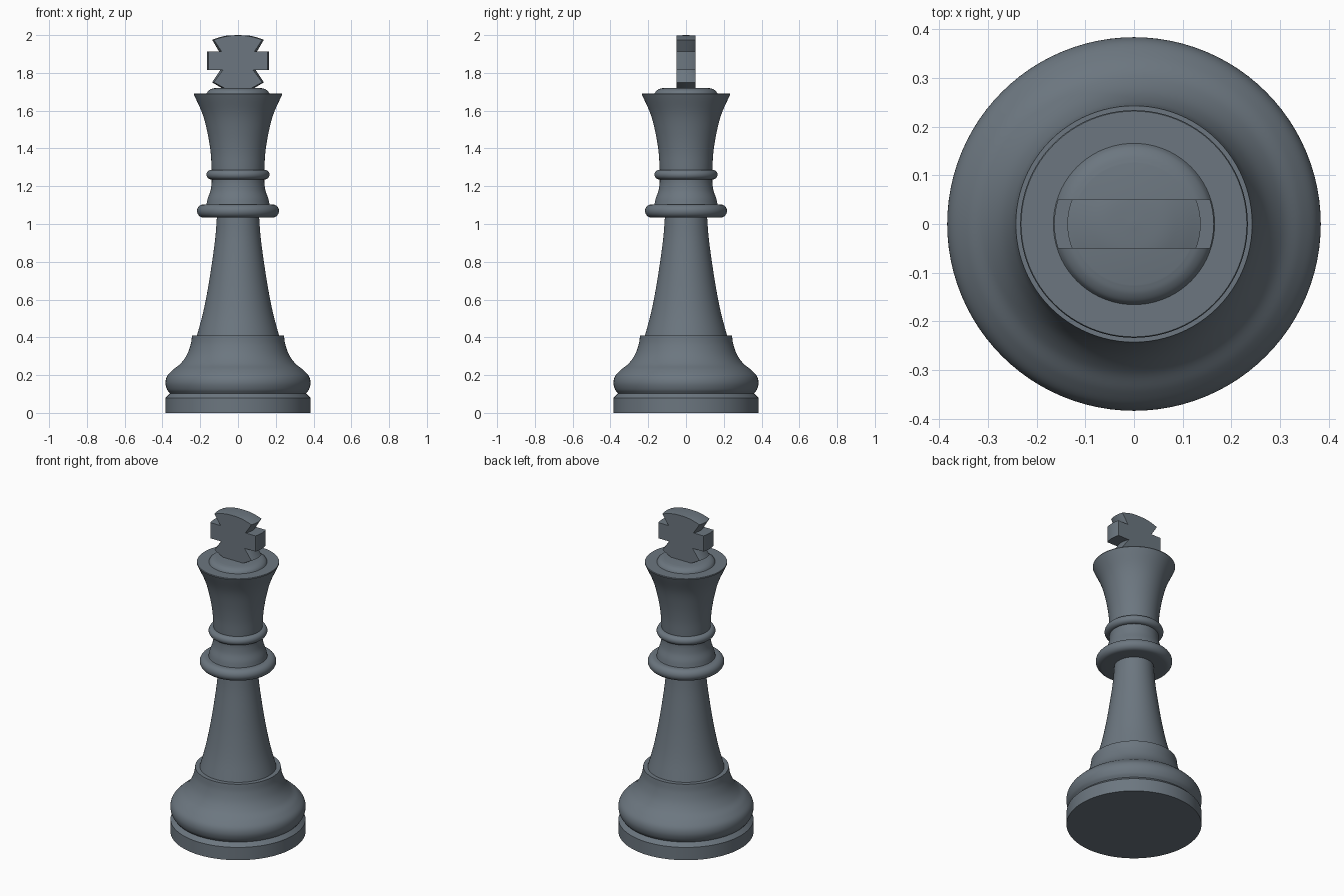
import bpy, bmesh, math
from mathutils import Vector

if "Cube" in bpy.data.objects:
    bpy.data.objects.remove(bpy.data.objects["Cube"])

SEGMENTS = 96

# Dark slate finish
slate = bpy.data.materials.new("slate")
slate.diffuse_color = (0.15, 0.183, 0.215, 1)
slate.use_nodes = True
slate.node_tree.nodes["Principled BSDF"].inputs["Base Color"].default_value = slate.diffuse_color


def curve(points, steps=6):
    """Smooth curve through (radius, height) points."""
    p = [Vector(q) for q in points]
    p = [2 * p[0] - p[1]] + p + [2 * p[-1] - p[-2]]
    out = []
    for i in range(1, len(p) - 2):
        a, b, c, d = p[i - 1:i + 3]
        for k in range(steps):
            t = k / steps
            out.append(0.5 * (2 * b + (c - a) * t + (2 * a - 5 * b + 4 * c - d) * t * t
                              + (3 * b - a - 3 * c + d) * t ** 3))
    return [tuple(v) for v in out] + [tuple(points[-1])]


def ring(r_in, r_out, z0, z1, steps=12):
    """Profile of a collar with a half-round outer edge."""
    h, m = (z1 - z0) / 2, (z0 + z1) / 2
    arc = [(r_out - h + h * math.cos(a), m + h * math.sin(a))
           for a in (math.pi * (k / steps - 0.5) for k in range(steps + 1))]
    return [(r_in, z0)] + arc + [(r_in, z1)]


def lathe(name, profile, slab=None):
    """Spin a profile round z; slab trims it to |y| <= slab and caps the cuts."""
    bm = bmesh.new()
    vs = [bm.verts.new((r, 0, z)) for r, z in profile]
    es = [bm.edges.new(pair) for pair in zip(vs, vs[1:])]
    bmesh.ops.spin(bm, geom=vs + es, cent=(0, 0, 0), axis=(0, 0, 1),
                   angle=2 * math.pi, steps=SEGMENTS)
    bmesh.ops.remove_doubles(bm, verts=bm.verts[:], dist=1e-5)
    if slab:
        for s in (1, -1):
            bmesh.ops.bisect_plane(bm, geom=bm.verts[:] + bm.edges[:] + bm.faces[:],
                                   plane_co=(0, s * slab, 0), plane_no=(0, s, 0),
                                   clear_outer=True)
            bmesh.ops.holes_fill(bm, edges=bm.edges[:], sides=0)
    bmesh.ops.recalc_face_normals(bm, faces=bm.faces[:])
    mesh = bpy.data.meshes.new(name)
    bm.to_mesh(mesh)
    bm.free()
    mesh.materials.append(slate)
    # open shells: make sure normals face away from the axis
    if sum(f.normal.dot(f.center - Vector((0, 0, profile[0][1]))) * f.area
           for f in mesh.polygons) < 0:
        mesh.flip_normals()
    ob = bpy.data.objects.new(name, mesh)
    bpy.context.collection.objects.link(ob)
    bpy.ops.object.select_all(action='DESELECT')
    ob.select_set(True)
    bpy.context.view_layer.objects.active = ob
    bpy.ops.object.shade_smooth_by_angle(angle=math.radians(30))
    return ob


# Foot disc and the bell-shaped base with its rim
lathe("foot_disc", [(0, 0), (0.383, 0), (0.383, 0.08), (0.36, 0.103)])
lathe("base_bell", curve([(0.36, 0.103), (0.376, 0.125), (0.384, 0.16), (0.375, 0.195),
                          (0.345, 0.228), (0.305, 0.26), (0.272, 0.305), (0.251, 0.36),
                          (0.243, 0.41)]) + [(0.217, 0.41)])

# Tapered stem
lathe("stem", curve([(0.217, 0.41), (0.185, 0.53), (0.159, 0.66), (0.137, 0.8),
                     (0.12, 0.93), (0.112, 1.034)]))

# Collars and the neck between them
lathe("lower_collar", ring(0.112, 0.217, 1.034, 1.104))
lathe("neck", curve([(0.167, 1.104), (0.16, 1.135), (0.146, 1.175), (0.14, 1.21),
                     (0.139, 1.236)]))
lathe("upper_collar", ring(0.137, 0.167, 1.236, 1.287))

# Flared head with a thin rim, and the low dome on top
lathe("head", curve([(0.139, 1.287), (0.145, 1.38), (0.161, 1.48), (0.187, 1.58),
                     (0.231, 1.68)]) + [(0.234, 1.687), (0.232, 1.692), (0.16, 1.692)])
lathe("head_dome", curve([(0.167, 1.69), (0.158, 1.704), (0.143, 1.714), (0.125, 1.719)])
      + [(0, 1.72)])

# Flat cross cut from a turned finial
finial = [(0, 1.718), (0.085, 1.719), (0.137, 1.75), (0.094, 1.815), (0.164, 1.815),
          (0.164, 1.913), (0.1, 1.913), (0.137, 1.975)]
finial += curve([(0.137, 1.975), (0.1, 1.988), (0.06, 1.997), (0, 2.0)])[1:]
lathe("cross", finial, slab=0.05)
